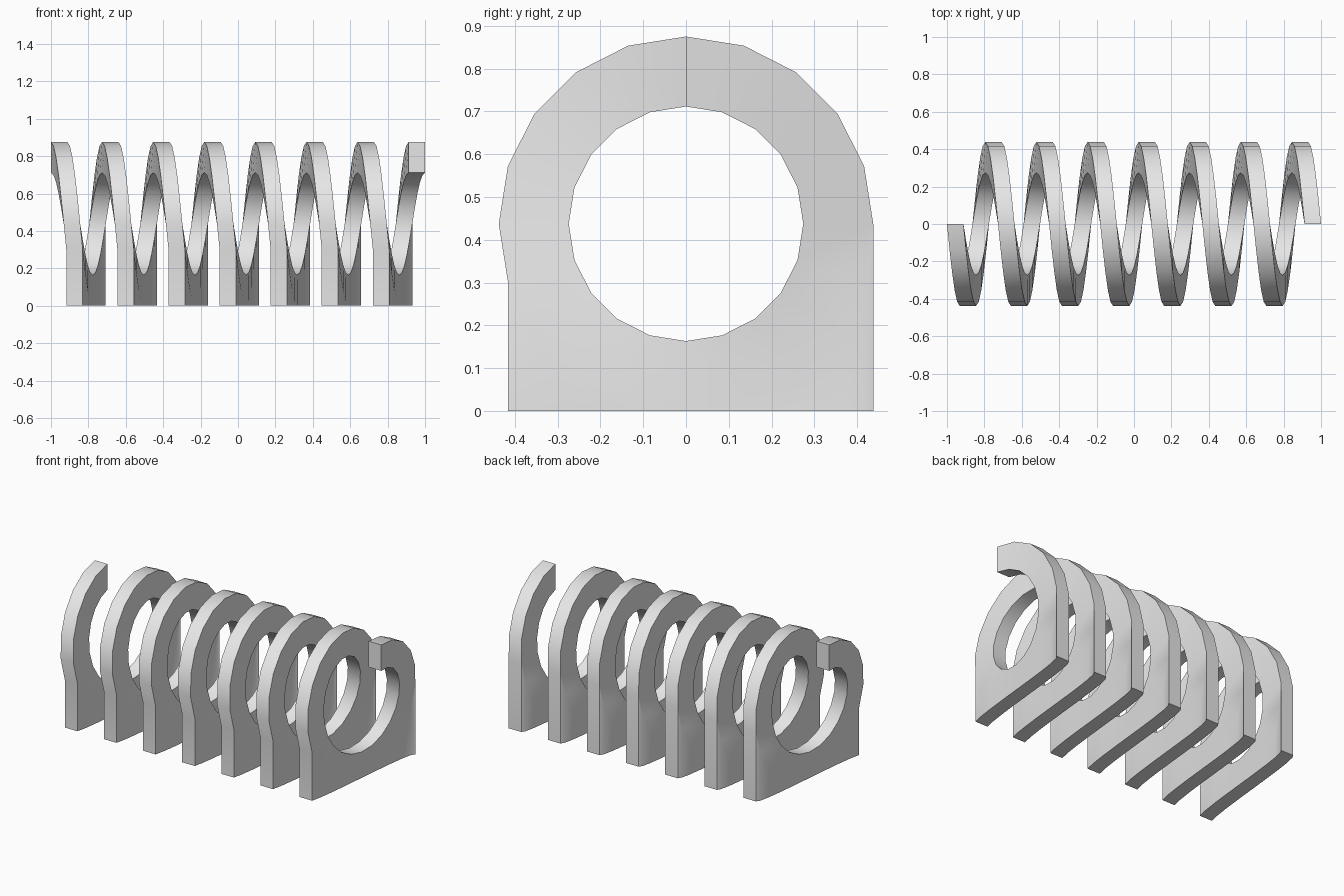
import bpy, bmesh, math

if "Cube" in bpy.data.objects:
    bpy.data.objects.remove(bpy.data.objects["Cube"])

TURNS, STEPS = 7, 20            # coil turns, segments per turn
R_OUT, R_IN = 0.4375, 0.274     # coil radii
WIDTH = 0.088                   # thickness along the axis
PITCH = (2 - WIDTH) / TURNS
FOOT = range(6, 15)             # segments of each turn that reach the ground

grey = bpy.data.materials.new("light grey")
grey.diffuse_color = (0.8, 0.8, 0.8, 1)
grey.use_nodes = True
grey.node_tree.nodes["Principled BSDF"].inputs["Base Color"].default_value = grey.diffuse_color

bm = bmesh.new()


def pair(x, y, z):
    """Left and right vertex of the band at one point."""
    return bm.verts.new((x, y, z)), bm.verts.new((x + WIDTH, y, z))


def quad(a, b, c, d):
    bm.faces.new((a, b, c, d))


# Coil sections, starting at the top and turning towards the front
sections = []
for i in range(TURNS * STEPS + 1):
    a = 2 * math.pi * i / STEPS
    x = -1 + PITCH * i / STEPS
    s, c = -math.sin(a), math.cos(a)
    inner = pair(x, R_IN * s, R_OUT + R_IN * c)
    outer = pair(x, R_OUT * s, R_OUT + R_OUT * c)
    k = i % STEPS
    foot = pair(x, R_OUT * s, 0) if FOOT.start <= k <= FOOT.stop and k != 10 else None
    if k == 10:
        foot = outer            # the lowest point already touches the ground
    sections.append((inner, outer, foot))

for i in range(TURNS * STEPS):
    (i0, o0, f0), (i1, o1, f1) = sections[i], sections[i + 1]
    quad(i0[0], i1[0], i1[1], i0[1])            # bore
    for s in (0, 1):
        quad(i0[s], o0[s], o1[s], i1[s])        # ring sides
    if i % STEPS in FOOT:
        quad(f0[0], f0[1], f1[1], f1[0])        # foot underside
        for s in (0, 1):                        # foot sides
            loop = list(dict.fromkeys((o0[s], f0[s], f1[s], o1[s])))
            bm.faces.new(loop)
    else:
        quad(o0[0], o0[1], o1[1], o1[0])        # rim

# Upright walls at the front and back of each foot
for i, (_, o, f) in enumerate(sections):
    if i % STEPS in (FOOT.start, FOOT.stop):
        quad(o[0], o[1], f[1], f[0])

# Cut ends of the coil
for n, o, _ in (sections[0], sections[-1]):
    quad(n[0], n[1], o[1], o[0])

bmesh.ops.recalc_face_normals(bm, faces=bm.faces)
mesh = bpy.data.meshes.new("footed_coil")
bm.to_mesh(mesh)
bm.free()
mesh.materials.append(grey)
coil = bpy.data.objects.new("footed_coil", mesh)
bpy.context.collection.objects.link(coil)
bpy.context.view_layer.objects.active = coil
coil.select_set(True)
bpy.ops.object.shade_smooth_by_angle(angle=math.radians(30))
